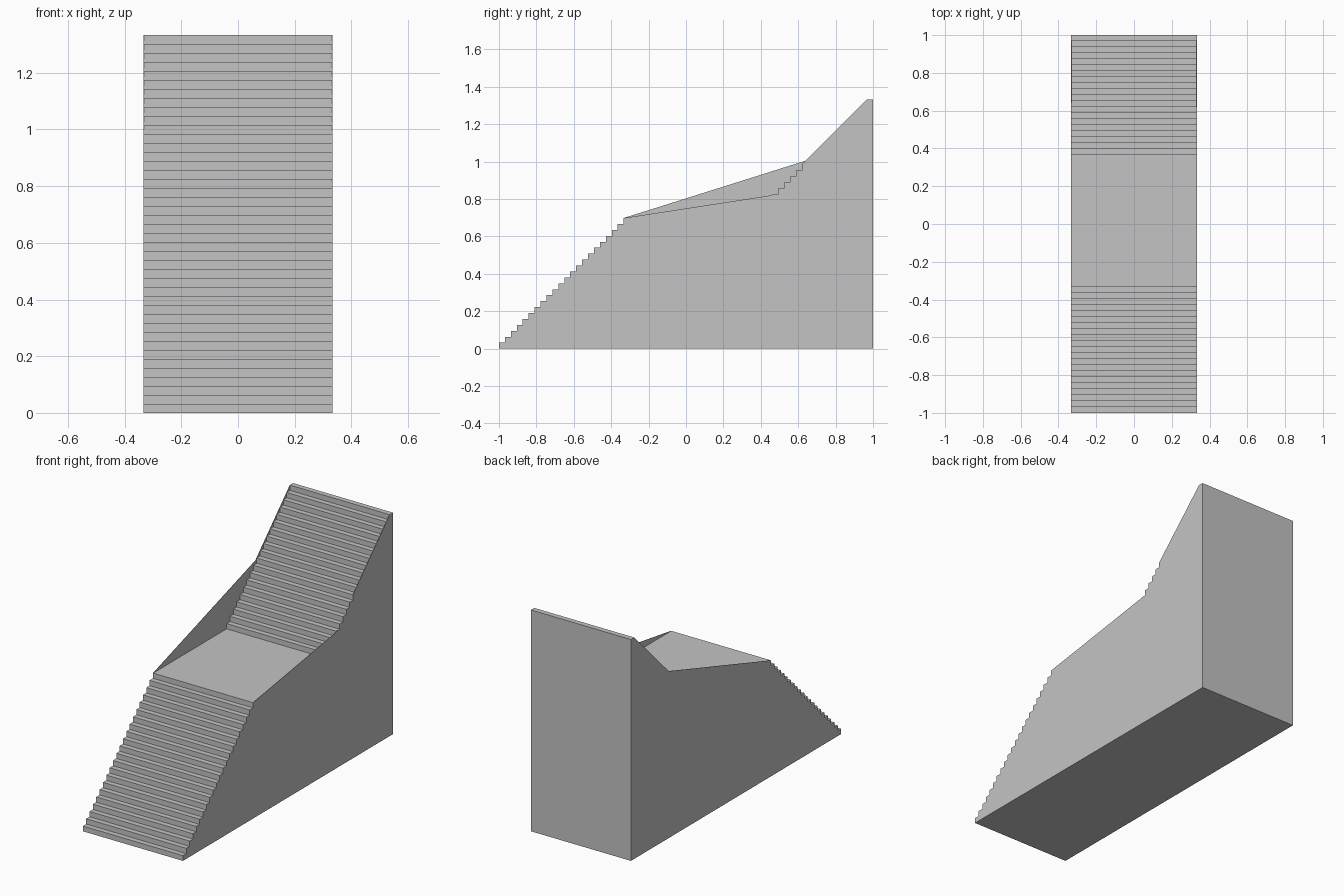
import bpy
import bmesh

cube = bpy.data.objects.get("Cube")
if cube:
    bpy.data.objects.remove(cube, do_unlink=True)

# One module is one riser height and one tread depth
U = 2 / 63
HALF_WIDTH = 10.5 * U
PANEL = 0.002
LOWER, LANDING, UPPER = 22, 22, 20

grey = bpy.data.materials.new("stone_grey")
grey.use_nodes = True
colour = (0.55, 0.55, 0.55, 1)
grey.diffuse_color = colour
grey.node_tree.nodes["Principled BSDF"].inputs["Base Color"].default_value = colour


def flight(y, z, first, last):
    """Riser foot and nose of each step, from the first up to the last."""
    points = []
    for i in range(first, last):
        points += [(y + i * U, z + i * U), (y + i * U, z + (i + 1) * U)]
    return points


def extrude_profile(name, profile, x0, x1):
    """Solid with the given y-z outline between two x positions."""
    bm = bmesh.new()
    face = bm.faces.new([bm.verts.new((x0, y, z)) for y, z in profile])
    extruded = bmesh.ops.extrude_face_region(bm, geom=[face])
    verts = [g for g in extruded["geom"] if isinstance(g, bmesh.types.BMVert)]
    bmesh.ops.translate(bm, verts=verts, vec=(x1 - x0, 0, 0))
    bmesh.ops.recalc_face_normals(bm, faces=bm.faces)
    mesh = bpy.data.meshes.new(name)
    bm.to_mesh(mesh)
    bm.free()
    mesh.materials.append(grey)
    obj = bpy.data.objects.new(name, mesh)
    bpy.context.collection.objects.link(obj)
    return obj


landing_y = -1 + (LOWER - 1) * U
landing_z = LOWER * U
upper_y = landing_y + LANDING * U
top_z = landing_z + UPPER * U
top_y = upper_y + (UPPER - 1) * U

lower_flight = flight(-1, 0, 0, LOWER)
back = [(top_y, top_z), (1, top_z), (1, 0)]

# Two flights with a level landing between them
extrude_profile("stair_body",
                lower_flight + flight(upper_y, landing_z, 0, UPPER) + back[1:],
                -HALF_WIDTH + PANEL, HALF_WIDTH - PANEL)

# Left side: low parapet over the landing, then a few open steps, then straight
extrude_profile("left_side_panel",
                lower_flight + flight(upper_y, landing_z, 4, 9) + back,
                HALF_WIDTH - PANEL, HALF_WIDTH)

# Right side: higher parapet running up to the straight line of the step noses
extrude_profile("right_side_panel",
                lower_flight + [(0.64, landing_z + U + 0.64 - upper_y)] + back,
                -HALF_WIDTH, -HALF_WIDTH + PANEL)
